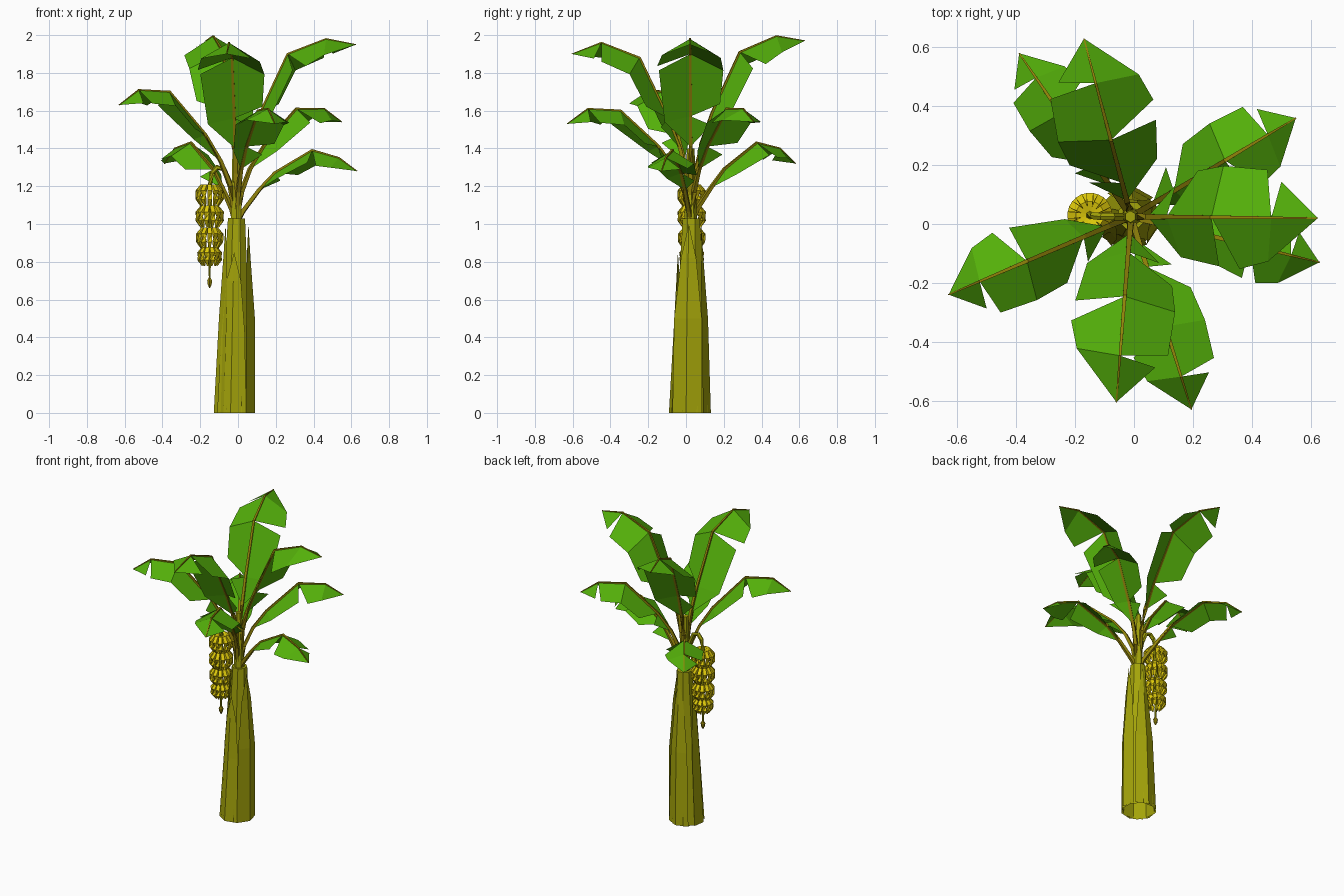
import bpy, math
from mathutils import Vector as V

if "Cube" in bpy.data.objects:
    bpy.data.objects.remove(bpy.data.objects["Cube"])


def mat(name, c):
    m = bpy.data.materials.new(name)
    m.diffuse_color = (*c, 1)
    m.use_nodes = True
    m.node_tree.nodes["Principled BSDF"].inputs["Base Color"].default_value = m.diffuse_color
    return m


GREEN = mat("leaf green", (0.088, 0.43, 0.003))
TRUNK = mat("trunk olive", (0.37, 0.37, 0.003))
STEM = mat("stem olive brown", (0.29, 0.23, 0.003))
YELLOW = mat("banana yellow", (0.75, 0.60, 0.003))


def make(name, verts, faces, m):
    me = bpy.data.meshes.new(name)
    me.from_pydata([tuple(v) for v in verts], [], faces)
    me.materials.append(m)
    me.update()
    ob = bpy.data.objects.new(name, me)
    bpy.context.collection.objects.link(ob)
    return ob


def tube(verts, faces, pts, radii, n, bottom=True):
    """Sweep an n-sided ring along a path, adding it to verts and faces."""
    b = len(verts)
    for i, p in enumerate(pts):
        t = (pts[min(i + 1, len(pts) - 1)] - pts[max(i - 1, 0)]).normalized()
        ref = V((0, 1, 0)) if abs(t.z) > 0.98 else V((0, 0, 1))
        u = t.cross(ref).normalized()
        w = t.cross(u)
        for k in range(n):
            a = 2 * math.pi * (k + 0.5) / n
            verts.append(p + (u * math.cos(a) + w * math.sin(a)) * radii[i])
    for i in range(len(pts) - 1):
        for k in range(n):
            k2 = (k + 1) % n
            faces.append((b + i*n + k, b + i*n + k2, b + (i+1)*n + k2, b + (i+1)*n + k))
    if bottom:
        faces.append(tuple(b + k for k in reversed(range(n))))
    faces.append(tuple(b + (len(pts) - 1) * n + k for k in range(n)))


# leaves: folded blades with torn notches, plus tapering midrib
CENTRE = V((-0.01, 0.025, 0))


def leaf(name, tip, fr, zs, w, wb):
    d = V((tip[0], tip[1], 0)) - CENTRE
    length = d.length
    d.normalize()
    side = V((-d.y, d.x, 0))
    mid = [CENTRE + d * (length * f) + V((0, 0, z)) for f, z in zip(fr, zs)]
    verts, faces = [], []
    # stations: 2 blade start, 3 first tear, 4 bend, 5 second tear, 6 tip
    for s in (1, -1):
        def edge(i, t, width):
            j = min(i + 1, 6)
            p = mid[i].lerp(mid[j], t)
            tan = (mid[j] - mid[i - 1]).normalized()
            nrm = V((d.x * tan.z, d.y * tan.z, -tan.dot(d)))
            drop = (nrm + V((0, 0, -1))) * 0.5
            return p + side * (s * width * w) + drop * (0.6 * width * w)
        if s > 0:   # this half is torn near the base and near the tip
            polys = [
                (mid[2], edge(3, 0.0, 0.62), mid[3]),
                (mid[3], edge(3, 0.4, 0.9), edge(4, 0, 1.0), mid[4]),
                (mid[4], edge(4, 0, 1.0), edge(4, 0.75, 0.93), mid[5]),
                (mid[5], edge(5, 0.18, 0.70), mid[6])]
        else:       # this half is torn once, at the bend
            polys = [
                (mid[2], edge(3, 0.08, wb), mid[3]),
                (mid[3], edge(3, 0.08, wb), edge(4, -0.05, 0.95), mid[4]),
                (mid[4], edge(4, 0.28, 1.0), edge(5, -0.1, 0.85), mid[5]),
                (mid[5], edge(5, -0.1, 0.85), mid[6])]
        for p in polys:
            b = len(verts)
            verts.extend(p)
            ids = list(range(b, b + len(p)))
            faces.append(ids if s < 0 else ids[::-1])
    make(name + "_blade", verts, faces, GREEN)
    verts, faces = [], []
    tube(verts, faces, mid, [0.017, 0.015, 0.013, 0.011, 0.009, 0.006, 0.003], 4)
    make(name + "_midrib", verts, faces, STEM)


HI = (0, .04, .09, .19, .43, .75, 1)
MID = (0, .05, .13, .26, .57, .83, 1)
LOW = (0, .06, .19, .32, .63, .85, 1)
leaf("upper_leaf_back", (-.17, .63), HI, (1.0, 1.28, 1.42, 1.59, 1.91, 1.995, 1.97), .175, .78)
leaf("upper_leaf_right", (.625, .02), HI, (1.0, 1.28, 1.41, 1.57, 1.90, 1.98, 1.95), .175, .78)
leaf("upper_leaf_front", (-.06, -.605), HI, (1.0, 1.27, 1.40, 1.56, 1.88, 1.96, 1.90), .175, .78)
leaf("middle_leaf_left", (-.63, -.24), MID, (1.0, 1.20, 1.33, 1.47, 1.70, 1.71, 1.63), .135, .6)
leaf("middle_leaf_back_right", (.55, .36), MID, (1.0, 1.17, 1.29, 1.41, 1.61, 1.61, 1.54), .135, .6)
leaf("middle_leaf_front_right", (.195, -.63), MID, (1.0, 1.17, 1.29, 1.41, 1.60, 1.61, 1.53), .135, .6)
leaf("lower_leaf_right", (.63, -.13), LOW, (1.0, 1.07, 1.18, 1.27, 1.39, 1.35, 1.28), .12, .6)
leaf("lower_leaf_back", (-.39, .58), LOW, (1.0, 1.08, 1.19, 1.29, 1.43, 1.40, 1.32), .12, .6)

# trunk core, open at the bottom
verts, faces = [], []
tube(verts, faces, [V((-.02, .02, 0)), V((-.008, .028, 1.03))], [.105, .049], 8, False)
make("trunk", verts, faces, TRUNK)

# young central shoot
verts, faces = [], []
tube(verts, faces, [V((-.008, .025, 1.0)), V((-.012, .025, 1.40))], [.034, .02], 6)
make("central_shoot", verts, faces, TRUNK)


# overlapping pointed sheaths wrapped round the trunk
def sheath(name, ang, spread, r_low, r_mid, r_top, ztop):
    verts, faces = [], []
    rows = [(0, r_low, 1), (ztop * .5, r_mid, 1), (ztop * .82, (r_mid + 2 * r_top) / 3, .7)]
    for z, r, k in rows:
        for j in (-1, 0, 1):
            a = math.radians(ang + j * spread * k)
            q = r if j == 0 else r * 0.985
            verts.append((-.02 + .012 * z + q * math.cos(a), .02 + .006 * z + q * math.sin(a), z))
    a = math.radians(ang)
    verts.append((-.008 + r_top * math.cos(a), .026 + r_top * math.sin(a), ztop))
    for i in range(2):
        for j in range(2):
            b = i * 3 + j
            faces.append((b, b + 1, b + 4, b + 3))
    faces += [(6, 7, 9), (7, 8, 9)]
    make(name, verts, faces, TRUNK)


sheath("sheath_right", -10, 46, .112, .105, .064, 1.0)
sheath("sheath_front", -100, 45, .112, .090, .070, .85)
sheath("sheath_left", 195, 44, .112, .090, .060, 1.0)
sheath("sheath_back", 85, 45, .112, .094, .055, .99)

# fruit stalk arching over and hanging down
BX, BY = -.15, .03
stalk = [V((x, y, z)) for x, y, z in (
    (-.02, .025, 1.08), (-.045, .025, 1.22), (-.075, .025, 1.29), (-.11, .025, 1.30),
    (-.137, .028, 1.27), (BX, BY, 1.20), (BX, BY, .95), (BX, BY, .70))]
verts, faces = [], []
tube(verts, faces, stalk, [.016, .015, .014, .014, .014, .014, .011, .005], 6)
make("fruit_stalk", verts, faces, TRUNK)

# flower bud
verts, faces = [], []
tube(verts, faces, [V((BX, BY, z)) for z in (.72, .70, .68, .66)], [.004, .015, .012, .002], 6)
make("flower_bud", verts, faces, STEM)

# four hands of curved bananas
for h, (zc, sc) in enumerate(((1.155, 1), (1.042, 1), (.928, .95), (.83, .84))):
    verts, faces = [], []
    n = 12
    for k in range(n):
        a = 2 * math.pi * (k + .5 * (h % 2)) / n
        c, s = math.cos(a), math.sin(a)
        path = [V((BX + c * r * sc, BY + s * r * sc, zc + z * sc)) for r, z in (
            (.012, .040), (.043, .046), (.064, .018), (.064, -.022), (.046, -.060))]
        tube(verts, faces, path, [.008, .014, .017, .016, .005], 4)
    make("banana_hand_%d" % (h + 1), verts, faces, YELLOW)
